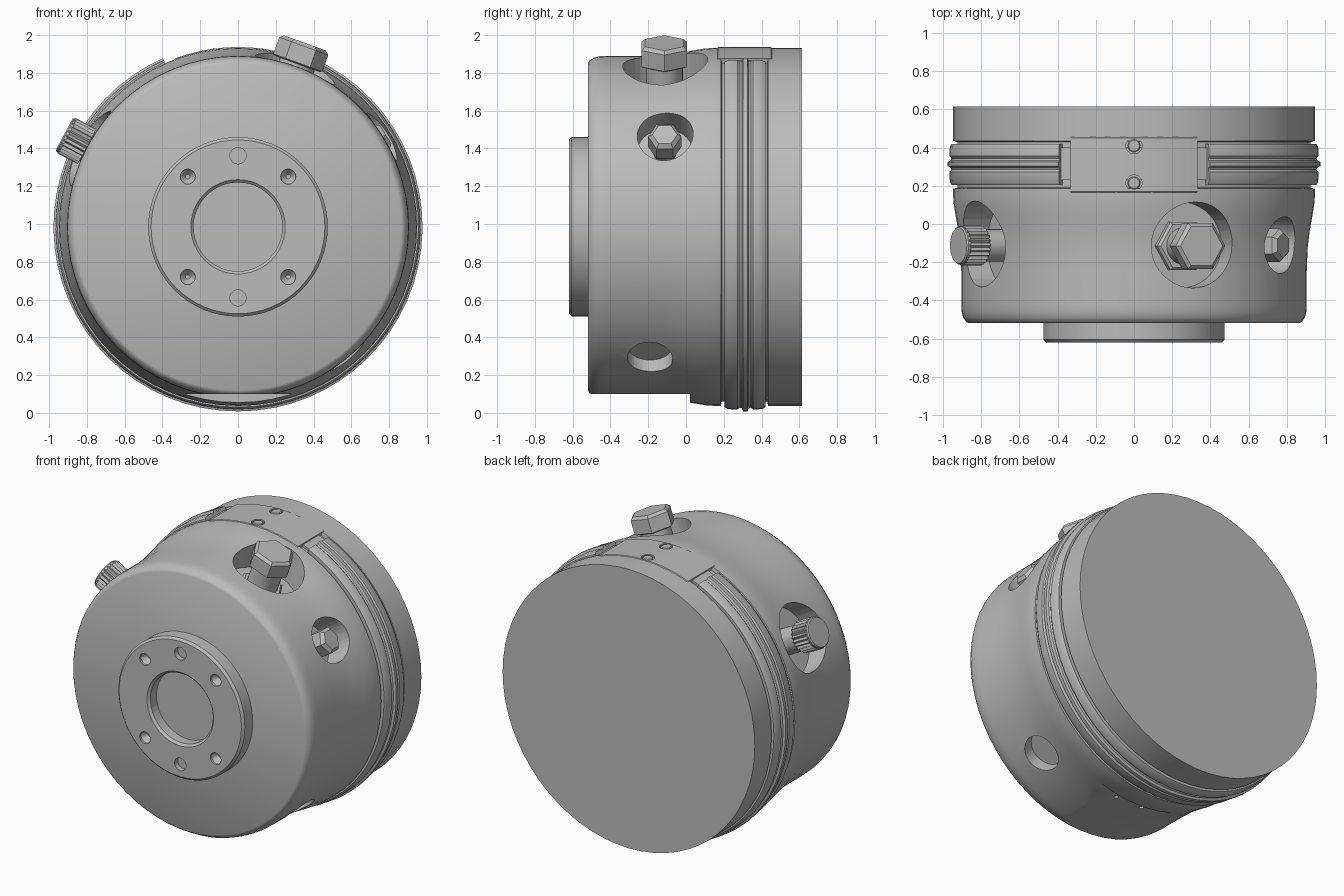
import bpy, bmesh, math
from mathutils import Matrix

if "Cube" in bpy.data.objects:
    bpy.data.objects.remove(bpy.data.objects["Cube"])

CZ = 0.985                      # height of the main axis
SEG = 64
grey = bpy.data.materials.new("metal_grey")
grey.diffuse_color = (0.5, 0.5, 0.5, 1)
grey.use_nodes = True
grey.node_tree.nodes["Principled BSDF"].inputs["Base Color"].default_value = grey.diffuse_color

AXIS = Matrix.Translation((0, 0, CZ)) @ Matrix.Rotation(-math.pi / 2, 4, 'X')


def radial(deg, y):
    """Frame whose z points outward from the main axis, deg from vertical."""
    return Matrix.Translation((0, y, CZ)) @ Matrix.Rotation(math.radians(deg), 4, 'Y')


def finish(name, bm, smooth=True):
    bmesh.ops.recalc_face_normals(bm, faces=bm.faces)
    me = bpy.data.meshes.new(name)
    bm.to_mesh(me)
    bm.free()
    me.materials.append(grey)
    ob = bpy.data.objects.new(name, me)
    bpy.context.collection.objects.link(ob)
    if smooth:
        shade(ob)
    return ob


def shade(ob):
    bpy.ops.object.select_all(action='DESELECT')
    ob.select_set(True)
    bpy.context.view_layer.objects.active = ob
    bpy.ops.object.shade_smooth_by_angle(angle=math.radians(32))


def lathe(name, prof, mat, n=SEG, smooth=True, phase=0.0, wobble=0.0):
    """Solid of revolution from (radius, height) pairs, flat capped ends."""
    bm = bmesh.new()
    rings = []
    for r, h in prof:
        ring = []
        for i in range(n):
            a = 2 * math.pi * i / n + phase
            k = r - (wobble if i % 2 else 0)
            ring.append(bm.verts.new(mat @ Matrix.Translation((k * math.cos(a), k * math.sin(a), h)).translation))
        rings.append(ring)
    for p, q in zip(rings, rings[1:]):
        for i in range(n):
            j = (i + 1) % n
            bm.faces.new((p[i], p[j], q[j], q[i]))
    bm.faces.new(rings[0])
    bm.faces.new(rings[-1])
    return finish(name, bm, smooth)


def arc(name, prof, a0, a1, n):
    """Closed profile swept around the main axis between two angles."""
    bm = bmesh.new()
    secs = []
    for i in range(n + 1):
        a = math.radians(a0 + (a1 - a0) * i / n)
        secs.append([bm.verts.new((r * math.sin(a), y, CZ + r * math.cos(a))) for r, y in prof])
    m = len(prof)
    for p, q in zip(secs, secs[1:]):
        for i in range(m):
            j = (i + 1) % m
            bm.faces.new((p[i], p[j], q[j], q[i]))
    bm.faces.new(secs[0])
    bm.faces.new(secs[-1])
    return finish(name, bm)


def cut(ob, cutters):
    for c in cutters:
        c.hide_render = True
        mod = ob.modifiers.new("cut", 'BOOLEAN')
        mod.operation = 'DIFFERENCE'
        mod.solver = 'EXACT'
        mod.object = c
        bpy.context.view_layer.objects.active = ob
        bpy.ops.object.modifier_apply(modifier=mod.name)
        bpy.data.objects.remove(c)
    shade(ob)


def drill(deg, y, r, floor, top=1.1, n=40):
    return lathe("cutter", [(r, floor), (r, top)], radial(deg, y), n, False)


# Main housing with the clamp groove near the back
housing = lathe("housing", [
    (0.865, -0.52), (0.88, -0.512), (0.895, -0.49), (0.903, -0.46), (0.905, -0.42),
    (0.905, -0.25), (0.91, -0.12), (0.92, -0.04), (0.934, 0.04), (0.944, 0.1),
    (0.948, 0.15), (0.948, 0.185), (0.925, 0.19), (0.925, 0.43), (0.948, 0.435),
    (0.948, 0.615)], AXIS)

# Flat on the underside
bm = bmesh.new()
bmesh.ops.create_cube(bm, size=1, matrix=Matrix.Translation((0, -0.39, -0.1)) @ Matrix.Diagonal((1.2, 0.82, 0.4, 1)))
flat = finish("flat_cutter", bm, False)

# Radial pockets, shallow side hole and two small holes in the flat
pins = [lathe("cutter", [(0.015, 0.02), (0.015, 0.16)],
              Matrix.Translation((x, -0.05, 0)), 12, False) for x in (-0.1, 0.1)]
cut(housing, [flat,
              drill(20, -0.11, 0.225, 0.72),
              drill(58, -0.11, 0.148, 0.74),
              drill(-62, -0.105, 0.225, 0.75),
              drill(140, -0.19, 0.12, 0.82)] + pins)

# Front hub with central recess and six screw holes
hub = lathe("hub", [(0.475, -0.51), (0.475, -0.605), (0.46, -0.62)], AXIS)
cutters = [lathe("cutter", [(0.235, -0.54), (0.235, -0.605), (0.255, -0.625), (0.255, -0.7)], AXIS, 48, False)]
for k, deg in enumerate((90, 45, 135, -90, -45, -135)):
    a = math.radians(deg)
    m = Matrix.Translation((0.376 * math.cos(a), 0, 0.376 * math.sin(a))) @ AXIS
    if k % 3 == 0:
        prof = [(0.043, -0.585), (0.043, -0.7)]
    else:
        prof = [(0.012, -0.57), (0.04, -0.605), (0.04, -0.7)]
    cutters.append(lathe("cutter", prof, m, 20, False))
cut(hub, cutters)

# Clamp band with a raised centre rib, open at the top
arc("clamp_band", [
    (0.91, 0.205), (0.955, 0.205), (0.965, 0.22), (0.967, 0.272), (0.957, 0.285),
    (0.962, 0.296), (0.977, 0.303), (0.977, 0.325), (0.962, 0.332), (0.957, 0.343),
    (0.967, 0.356), (0.965, 0.405), (0.955, 0.42), (0.91, 0.42)], 24, 336, 56)
arc("band_end_tongue", [(0.9, 0.23), (0.94, 0.23), (0.94, 0.4), (0.9, 0.4)], -24, 24, 10)

# Cover plate over the band gap, with two screws
plate = arc("cover_plate", [(0.91, 0.165), (0.947, 0.165), (0.952, 0.17), (0.952, 0.45),
                            (0.947, 0.455), (0.91, 0.455)], -20.4, 20.4, 10)
cut(plate, [drill(0, y, 0.042, 0.93, n=24) for y in (0.215, 0.41)])
for y in (0.215, 0.41):
    lathe("plate_screw", [(0.033, 0.92), (0.033, 0.947), (0.028, 0.951)], radial(0, y), 24)

# Large hex bolt with collar nut
M = radial(20, -0.115)
lathe("large_bolt_collar", [(0.145, 0.71), (0.145, 0.755), (0.13, 0.77)], M, 6, False)
lathe("large_bolt_shank", [(0.098, 0.71), (0.098, 0.93)], M, 32)
lathe("large_bolt_head", [(0.125, 0.918), (0.138, 0.925), (0.138, 1.018), (0.118, 1.036)], M, 6, False)

# Small hex bolt
M = radial(58, -0.112)
lathe("small_bolt_shank", [(0.06, 0.73), (0.06, 0.82)], M, 24)
lathe("small_bolt_head", [(0.088, 0.8), (0.088, 0.9), (0.066, 0.922)], M, 6, False, math.pi / 6)

# Knurled thumb screw
M = radial(-62, -0.112)
lathe("knob_neck", [(0.085, 0.74), (0.085, 0.93)], M, 32)
lathe("knob_grip", [(0.105, 0.905), (0.105, 1.03)], M, 48, False, 0, 0.013)
lathe("knob_cap", [(0.1, 1.02), (0.1, 1.035), (0.094, 1.042)], M, 32)
